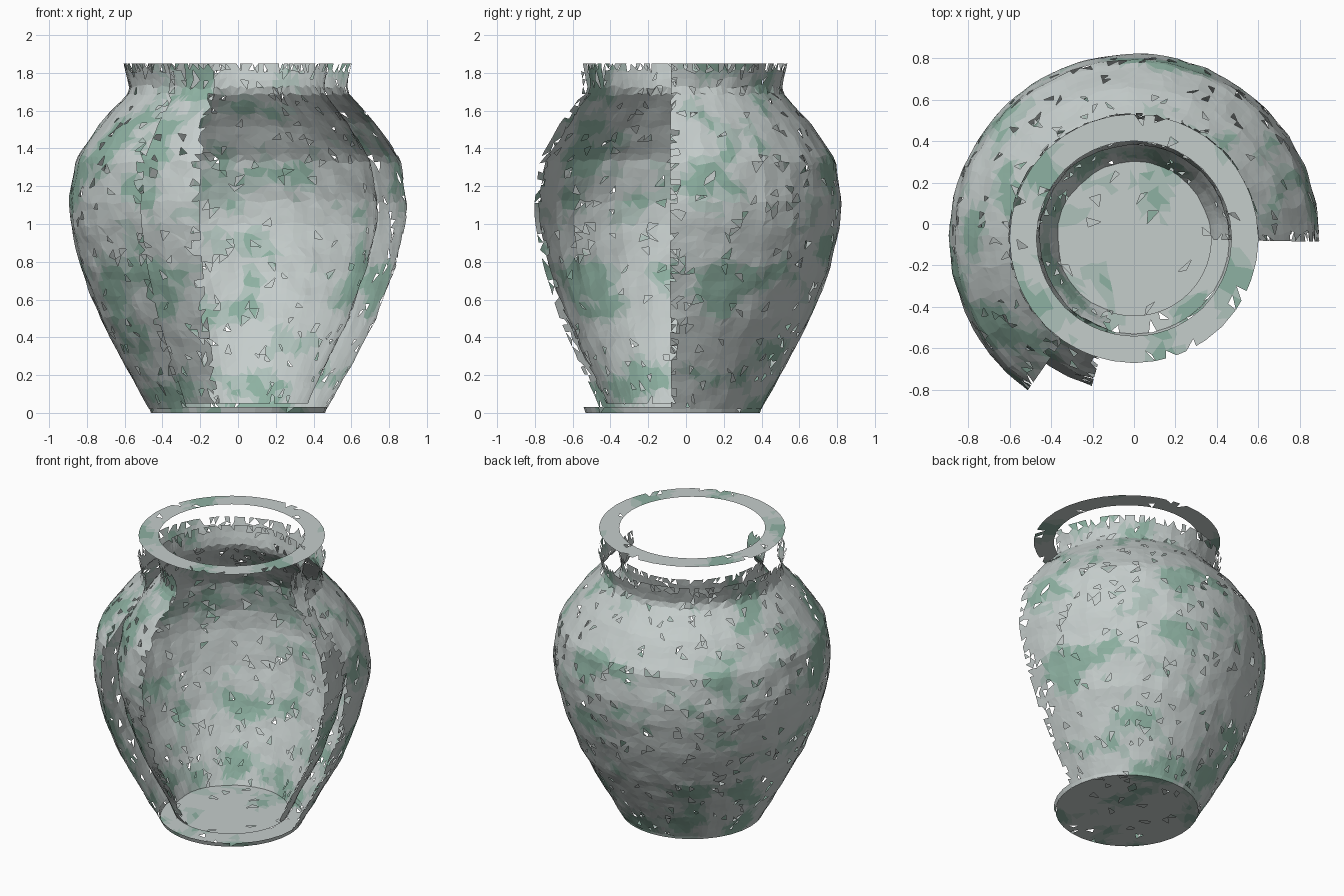
import bpy, bmesh, random
from math import sin, cos, pi, radians, hypot, sqrt
from mathutils import Vector, noise

if "Cube" in bpy.data.objects:
    bpy.data.objects.remove(bpy.data.objects["Cube"])

random.seed(7)
CY = -0.07          # vase axis sits slightly forward of the origin
SIDES = 32          # facets around the pot


def material(name, rgb):
    m = bpy.data.materials.new(name)
    m.diffuse_color = (*rgb, 1)
    m.use_nodes = True
    m.node_tree.nodes["Principled BSDF"].inputs["Base Color"].default_value = m.diffuse_color
    return m


MATS = [material("stone_grey", (0.56, 0.61, 0.60)),
        material("pale_patina", (0.43, 0.54, 0.50)),
        material("green_patina", (0.27, 0.44, 0.36))]


def lathe(profile, a0, a1):
    """Surface function: a faceted turned profile between two angles."""
    a0, a1 = radians(a0), radians(a1)
    lens = [hypot(b[0] - a[0], b[1] - a[1]) for a, b in zip(profile, profile[1:])]
    step = 2 * pi / SIDES

    def f(u, v):
        d, i = v * sum(lens), 0
        while i < len(lens) - 1 and d > lens[i]:
            d -= lens[i]
            i += 1
        t = d / lens[i]
        r = profile[i][0] * (1 - t) + profile[i + 1][0] * t
        z = profile[i][1] * (1 - t) + profile[i + 1][1] * t
        a = a0 + u * (a1 - a0)
        r *= cos(step / 2) / cos(a % step - step / 2) * 1.003
        return Vector((r * cos(a), CY + r * sin(a), z))
    return f


def disc(radius, z):
    """Surface function: a square grid squeezed into a disc."""
    def f(u, v):
        x, y = 2 * u - 1, 2 * v - 1
        return Vector((radius * x * sqrt(1 - y * y / 2),
                       CY + radius * y * sqrt(1 - x * x / 2), z))
    return f


def shell(name, f, nu, nv, wrap=False, flip=False, holes=0.03, ragged=False, rough=0.0):
    """Triangulated, slightly irregular sheet with chips missing."""
    bm = bmesh.new()
    cols = nu if wrap else nu + 1
    grid = []
    for i in range(cols):
        col = []
        for j in range(nv + 1):
            ju = random.uniform(-.28, .28) if (wrap and 0 < j < nv) or 0 < i < nu and 0 < j < nv else 0
            jv = random.uniform(-.28, .28) if 0 < j < nv and (wrap or 0 < i < nu) else 0
            p = f((i + ju) / nu, (j + jv) / nv)
            if rough:
                q = Vector((p.x, p.y - CY, 0)).normalized()
                p += q * rough * noise.noise(p * 9)
            col.append(bm.verts.new(p))
        grid.append(col)
    for i in range(nu):
        for j in range(nv):
            a, b = grid[i][j], grid[(i + 1) % cols][j]
            c, d = grid[(i + 1) % cols][j + 1], grid[i][j + 1]
            tris = [(a, b, c), (a, c, d)] if random.random() < .5 else [(a, b, d), (b, c, d)]
            edge = ragged and (i in (0, nu - 1) or j == nv - 1)
            for t in tris:
                if random.random() < (0.4 if edge else holes):
                    continue
                face = bm.faces.new(t[::-1] if flip else t)
                m = face.calc_center_median()
                n = noise.fractal(Vector((m.x * 3.2, m.y * 3.2, m.z * 3.6)), 0.8, 2.0, 3)
                face.material_index = 2 if n > .42 else 1 if n > .2 else 0
    bmesh.ops.delete(bm, geom=[v for v in bm.verts if not v.link_faces], context='VERTS')
    me = bpy.data.meshes.new(name)
    bm.to_mesh(me)
    bm.free()
    for m in MATS:
        me.materials.append(m)
    ob = bpy.data.objects.new(name, me)
    bpy.context.collection.objects.link(ob)
    return ob


# outer and inner skins of the broken wall
OUTER = [(.47, .02), (.57, .2), (.73, .5), (.83, .76), (.885, 1.0), (.893, 1.12),
         (.86, 1.34), (.73, 1.53), (.575, 1.70), (.575, 1.74), (.605, 1.85)]
INNER = [(.37, .05), (.45, .22), (.59, .5), (.68, .76), (.735, 1.0), (.74, 1.12),
         (.70, 1.34), (.59, 1.52), (.455, 1.70), (.455, 1.74), (.475, 1.85)]
shell("outer_wall", lathe(OUTER, -1, 235), 76, 48, ragged=True, holes=.042, rough=.008)
shell("inner_wall", lathe(INNER, -1, 254), 72, 46, ragged=True, flip=True, holes=.042, rough=.008)

# rim, foot and floors
shell("rim", lathe([(.60, 2.0), (.47, 2.0)], 0, 360), 72, 3, wrap=True, holes=.05)
shell("foot", lathe([(.46, 0), (.47, .03)], 0, 360), 64, 1, wrap=True)
shell("base_underside", disc(.46, 0), 18, 18, flip=True, holes=.035)
shell("inner_floor", disc(.375, .05), 15, 15, holes=.035)
